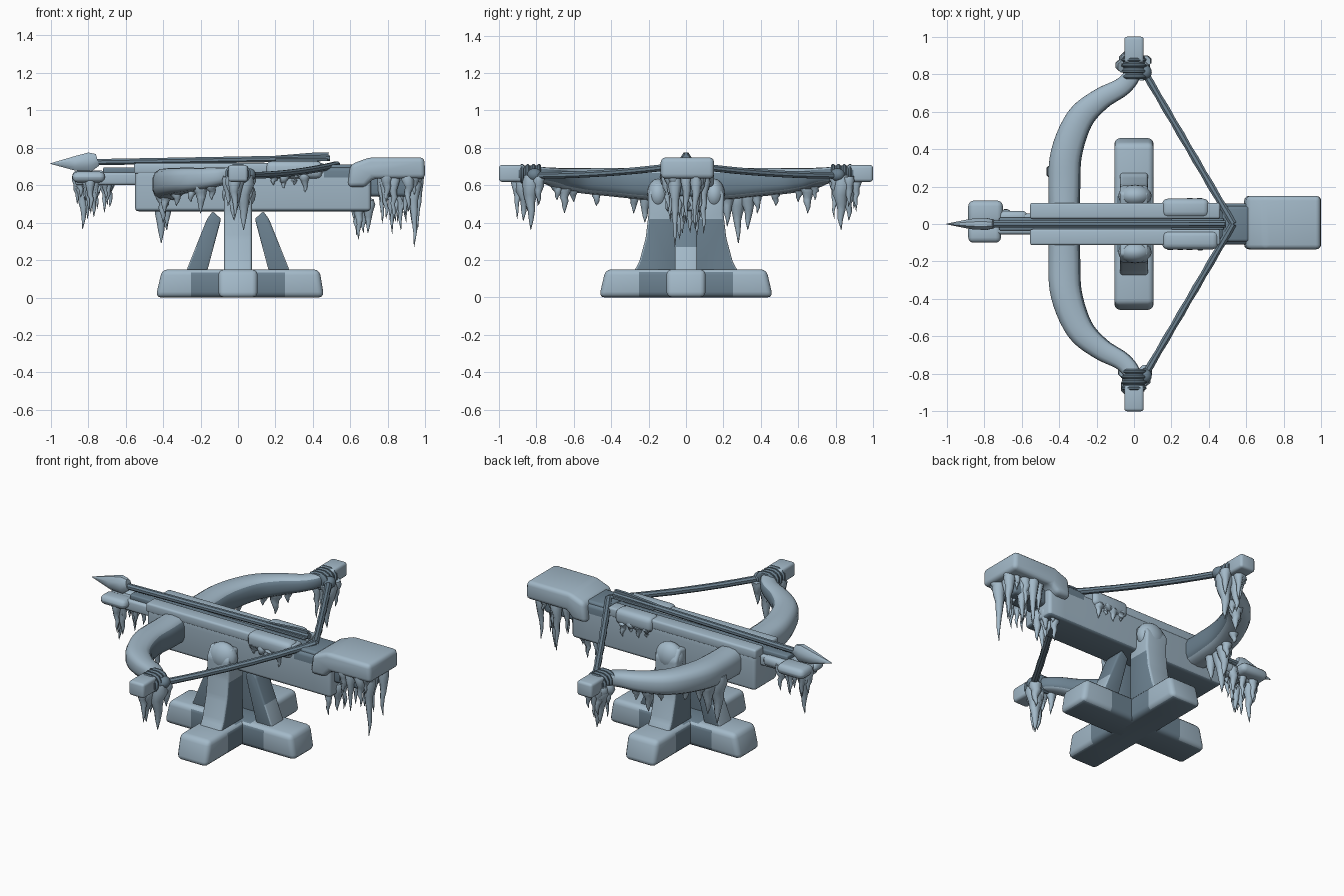
import bpy, bmesh, math, random
from mathutils import Vector

if "Cube" in bpy.data.objects:
    bpy.data.objects.remove(bpy.data.objects["Cube"])

random.seed(4)


def material(name, rgb):
    m = bpy.data.materials.new(name)
    m.diffuse_color = (*rgb, 1)
    m.use_nodes = True
    m.node_tree.nodes["Principled BSDF"].inputs["Base Color"].default_value = m.diffuse_color
    return m


MATS = [material("pale_ice", (0.365, 0.485, 0.58)), material("dark_frozen_wood", (0.15, 0.222, 0.282))]


def finish(name, bm, rule=0, angle=40):
    """Turn a bmesh into an object; rule is a slot or a function of face centre and normal."""
    bmesh.ops.recalc_face_normals(bm, faces=bm.faces[:])
    bm.normal_update()
    for f in bm.faces:
        f.material_index = int(rule(f.calc_center_median(), f.normal)) if callable(rule) else rule
    me = bpy.data.meshes.new(name)
    bm.to_mesh(me)
    bm.free()
    for m in MATS:
        me.materials.append(m)
    me.shade_smooth()
    me.set_sharp_from_angle(angle=math.radians(angle))
    ob = bpy.data.objects.new(name, me)
    bpy.context.collection.objects.link(ob)
    return ob


def bevel_all(bm, width):
    bmesh.ops.recalc_face_normals(bm, faces=bm.faces[:])
    if width:
        bmesh.ops.bevel(bm, geom=bm.edges[:], offset=width, segments=3, profile=0.5, affect='EDGES')


def slice_mesh(bm, axis, values):
    for v in values:
        co, no = Vector((0, 0, 0)), Vector((0, 0, 0))
        co[axis], no[axis] = v, 1
        bmesh.ops.bisect_plane(bm, geom=bm.verts[:] + bm.edges[:] + bm.faces[:], plane_co=co, plane_no=no)


def prism(name, profile, axis, lo, hi, bevel=0.02, rule=0, cuts=()):
    """Extrude a 2D profile along axis 0 (profile is y,z) or axis 1 (profile is x,z)."""
    bm = bmesh.new()
    rings = []
    for d in (lo, hi):
        rings.append([bm.verts.new((d, a, b) if axis == 0 else (a, d, b)) for a, b in profile])
    n = len(profile)
    bm.faces.new(rings[0])
    bm.faces.new(rings[1][::-1])
    for i in range(n):
        j = (i + 1) % n
        bm.faces.new((rings[0][i], rings[1][i], rings[1][j], rings[0][j]))
    bevel_all(bm, bevel)
    for ax, vals in cuts:
        slice_mesh(bm, ax, vals)
    return finish(name, bm, rule)


def box(name, x, y, z, bevel=0.02, rule=0, cuts=()):
    prof = [(x[0], z[0]), (x[1], z[0]), (x[1], z[1]), (x[0], z[1])]
    return prism(name, prof, 1, y[0], y[1], bevel, rule, cuts)


def add_sweep(bm, pts, sizes, sides=10, power=1.0):
    pts = [Vector(p) for p in pts]
    rings = []
    for i, p in enumerate(pts):
        t = (pts[min(i + 1, len(pts) - 1)] - pts[max(i - 1, 0)]).normalized()
        side = t.cross(Vector((0, 1, 0) if abs(t.z) > 0.9 else (0, 0, 1))).normalized()
        up = side.cross(t)
        ring = []
        for k in range(sides):
            a = math.tau * (k + 0.5) / sides
            c, s = math.cos(a), math.sin(a)
            c, s = math.copysign(abs(c) ** power, c), math.copysign(abs(s) ** power, s)
            ring.append(bm.verts.new(p + side * c * sizes[i][0] + up * s * sizes[i][1]))
        rings.append(ring)
    for a, b in zip(rings, rings[1:]):
        for k in range(sides):
            j = (k + 1) % sides
            bm.faces.new((a[k], a[j], b[j], b[k]))
    bm.faces.new(rings[0])
    bm.faces.new(rings[-1][::-1])


def sweep(name, pts, sizes, sides=10, power=1.0, rule=0):
    bm = bmesh.new()
    add_sweep(bm, pts, sizes, sides, power)
    return finish(name, bm, rule)


def smooth_rows(rows, steps=4):
    """Catmull-Rom sampling of rows of numbers."""
    out, n = [], len(rows)
    for i in range(n - 1):
        a, b, c, d = (rows[max(0, min(n - 1, i + k))] for k in (-1, 0, 1, 2))
        for s in range(steps):
            t = s / steps
            out.append([0.5 * (2 * q + (r - p) * t + (2 * p - 5 * q + 4 * r - w) * t * t
                        + (3 * q - p - 3 * r + w) * t ** 3) for p, q, r, w in zip(a, b, c, d)])
    return out + [list(rows[-1])]


def icicles(name, spikes):
    """Each spike: x, y, top, tip height, top radius."""
    bm = bmesh.new()
    for x, y, top, tip, r in spikes:
        pts, sizes = [], []
        for t, k in ((0, 0.85), (0.15, 1), (0.35, 0.68), (0.5, 0.52), (0.62, 0.4), (0.8, 0.26), (1, 0.03)):
            w = 0.006 if 0 < t < 1 else 0
            pts.append((x + random.uniform(-w, w), y + random.uniform(-w, w), top + (tip - top) * t))
            sizes.append((r * k, r * k * random.uniform(0.8, 1.1)))
        add_sweep(bm, pts, sizes, 8)
    return finish(name, bm, 0, 60)


def cluster(name, x, y, top, tip, n, r=0.03):
    spikes = []
    for i in range(n):
        depth = 1 if i == 0 else random.uniform(0.35, 0.9)
        fx = ((i * 0.618 + 0.3) % 1)
        spikes.append((x[0] + (x[1] - x[0]) * fx, random.uniform(*y), top, top + (tip - top) * depth,
                       r * random.uniform(0.75, 1.15)))
    return icicles(name, spikes)


def blob(name, c, s, rule=0):
    bm = bmesh.new()
    bmesh.ops.create_uvsphere(bm, u_segments=16, v_segments=10, radius=1)
    for v in bm.verts:
        v.co = Vector([c[i] + v.co[i] * s[i] for i in range(3)])
    return finish(name, bm, rule)


# crossed base beams, snow on the ends
def base_rule(c, n):
    r = max(abs(c.x), abs(c.y))
    return n.z < -0.8 or (r < 0.25 and n.z < 0.9 and c.z < 0.14) or (n.z > 0.9 and r < 0.15)


base_prof = [(-0.44, 0), (0.46, 0), (0.435, 0.15), (-0.405, 0.15)]
cuts = (-0.25, -0.15, 0.15, 0.25)
prism("base_beam_long", base_prof, 1, -0.105, 0.105, 0.03, base_rule, [(0, cuts)])
prism("base_beam_cross", [(-0.465, 0), (0.465, 0), (0.43, 0.15), (-0.43, 0.15)], 0, -0.105, 0.105, 0.03,
      base_rule, [(1, cuts)])

for s, tag in ((1, "back"), (-1, "front")):
    # flared upright cheek with a snowy rounded top
    prof = [(0.05, 0.1), (0.30, 0.1), (0.25, 0.19), (0.215, 0.32), (0.2, 0.45), (0.205, 0.55), (0.165, 0.615),
            (0.09, 0.6), (0.05, 0.45)]
    prism("upright_" + tag, [(s * a, b) for a, b in prof], 0, -0.075, 0.075, 0.015,
          lambda c, n: (abs(n.x) > 0.8 and c.z < 0.42) or abs(c.y) < 0.07, [(2, (0.42,))])
    blob("upright_cap_" + tag, (0.005, s * 0.15, 0.55), (0.09, 0.06, 0.085))
for s, tag in ((1, "right"), (-1, "left")):
    # leaning brace
    prof = [(0.17, 0.12), (0.285, 0.12), (0.165, 0.42), (0.135, 0.46), (0.09, 0.42)]
    prism("brace_" + tag, [(s * a, b) for a, b in prof], 1, -0.06, 0.06, 0.01,
          lambda c, n: c.z > 0.27 or abs(n.y) > 0.8, [(2, (0.27,))])

# stock with groove rails
box("stock", (-0.55, 0.71), (-0.11, 0.11), (0.46, 0.695), 0.02,
    lambda c, n: n.z < -0.5 or n.z > 0.6 or (0.46 < c.x < 0.6 and c.z > 0.64),
    [(0, (0.46, 0.6)), (2, (0.64,))])
for s in (1, -1):
    box("stock_rail", (-0.555, 0.46), sorted((s * 0.028, s * 0.113)), (0.66, 0.717), 0.012)
    # snow drift on the rail and its drips
    box("rail_snow", (0.15, 0.45 if s < 0 else 0.4), sorted((s * 0.035, s * 0.135)), (0.635, 0.728), 0.03)
    icicles("rail_drips", [(0.19 + 0.055 * i, s * 0.112, 0.66, 0.65 - d, 0.032)
                           for i, d in enumerate((0.05, 0.07, 0.05, 0.09))])

# string catch, rear handle and snow block
box("string_catch", (0.47, 0.62), (-0.095, 0.095), (0.64, 0.71), 0.015, 1)
box("rear_handle", (0.68, 0.93), (-0.07, 0.07), (0.54, 0.66), 0.02, 1)
prism("rear_snow_block", [(0.585, 0.59), (0.68, 0.59), (0.72, 0.635), (1.0, 0.635), (0.995, 0.748), (0.7, 0.748),
                          (0.6, 0.71)], 1, -0.135, 0.15, 0.025)
cluster("rear_icicles", (0.76, 0.97), (-0.1, 0.1), 0.665, 0.34, 22, 0.034)
icicles("rear_long_icicles", [(0.94, -0.06, 0.66, 0.27, 0.04), (0.87, 0.05, 0.66, 0.36, 0.04),
                              (0.79, -0.08, 0.66, 0.42, 0.035), (0.96, 0.05, 0.66, 0.36, 0.035)])
cluster("stock_end_icicles", (0.62, 0.7), (-0.09, 0.09), 0.52, 0.31, 8, 0.035)

# front rail with hanging ice
box("front_rail", (-0.87, -0.5), (-0.055, 0.055), (0.6, 0.668), 0.015)
box("front_rail_groove", (-0.72, -0.5), (-0.035, 0.035), (0.66, 0.695), 0.008, 1)
box("front_snow_back", (-0.885, -0.7), (0.0, 0.125), (0.615, 0.678), 0.03)
box("front_snow_back_tail", (-0.74, -0.57), (0.0, 0.07), (0.61, 0.672), 0.025)
box("front_snow_front", (-0.885, -0.71), (-0.1, 0.0), (0.615, 0.672), 0.028)
cluster("front_icicles", (-0.86, -0.67), (-0.075, 0.09), 0.65, 0.42, 18, 0.033)
icicles("front_long_icicles", [(-0.83, 0.02, 0.65, 0.365, 0.045), (-0.77, -0.03, 0.65, 0.43, 0.04)])

# bolt: shaft, head and fletching
sweep("bolt_shaft", [(-0.8, 0, 0.722), (0.49, 0, 0.745)], [(0.02, 0.018)] * 2, 8, 1, 1)
sweep("bolt_head", [(-1, 0, 0.715), (-0.87, 0, 0.716), (-0.79, 0, 0.724), (-0.75, 0, 0.735)],
      [(0.002, 0.002), (0.03, 0.042), (0.035, 0.055), (0.025, 0.035)], 8)
prism("bolt_fletching", [(0.12, 0.735), (0.48, 0.735), (0.485, 0.775), (0.42, 0.775), (0.2, 0.757)], 1,
      -0.009, 0.009, 0, 1)
box("bolt_fletching_flat", (0.2, 0.48), (-0.03, 0.03), (0.728, 0.742), 0.004, 1)

# bow limbs, tips, bindings, string and ice on each side
limb = [(-0.37, 0, 0.605, 0.08, 0.088), (-0.372, 0.2, 0.605, 0.087, 0.084), (-0.36, 0.38, 0.615, 0.085, 0.077),
        (-0.29, 0.56, 0.625, 0.075, 0.068), (-0.18, 0.665, 0.635, 0.06, 0.058), (-0.06, 0.735, 0.65, 0.05, 0.045),
        (-0.005, 0.81, 0.66, 0.046, 0.04), (0, 0.92, 0.662, 0.045, 0.04)]
for s, tag in ((1, "back"), (-1, "front")):
    rows = smooth_rows(limb, 5)
    sweep("bow_limb_" + tag, [(r[0], s * r[1], r[2]) for r in rows], [(r[3], r[4]) for r in rows], 14, 0.7,
          lambda c, n: n.x > 0.3 and -0.6 < n.z < 0.5)
    box("bow_tip_" + tag, (-0.052, 0.052), sorted((s * 0.86, s * 1.0)), (0.618, 0.708), 0.016)
    ys = [0.775 + 0.0075 * i for i in range(17)]
    sweep("string_binding_" + tag, [(0.0, s * y, 0.66) for y in ys],
          [(0.058 + 0.01 * (i % 4 in (1, 2)), 0.047 + 0.008 * (i % 4 in (1, 2))) for i in range(17)], 12, 0.85, 1)
    blob("string_knot_" + tag, (0.06, s * 0.81, 0.655), (0.035, 0.04, 0.035), 1)
    sweep("bow_string_" + tag, [(0.05 + 0.48 * t, s * 0.82 * (1 - t), 0.652 + 0.058 * t * t)
                                for t in [i / 12 for i in range(13)]],
          [(0.019 + 0.003 * (i % 2), 0.019) for i in range(13)], 8, 1, 1)
    # ice curtain under the tip
    cluster("tip_icicles_" + tag, (-0.055, 0.07), (s * 0.78, s * 0.91), 0.645, 0.42, 9, 0.038)
    icicles("tip_long_icicles_" + tag, [(0.03, s * 0.83, 0.65, 0.36, 0.06), (-0.02, s * 0.87, 0.65, 0.41, 0.055)])
    icicles("limb_icicles_" + tag, [(-0.2, s * 0.65, 0.62, 0.45, 0.05), (-0.25, s * 0.6, 0.62, 0.51, 0.05),
                                    (-0.14, s * 0.69, 0.62, 0.52, 0.04), (-0.33, s * 0.48, 0.6, 0.49, 0.05)])
# big ice sheet under the limbs near the stock
icicles("limb_sheet_back", [(-0.41, 0.28, 0.6, 0.29, 0.065), (-0.38, 0.22, 0.6, 0.38, 0.06),
                            (-0.38, 0.33, 0.6, 0.36, 0.06), (-0.36, 0.38, 0.6, 0.45, 0.05)])
icicles("limb_sheet_front", [(-0.4, -0.22, 0.6, 0.4, 0.055), (-0.39, -0.28, 0.6, 0.45, 0.05)])
